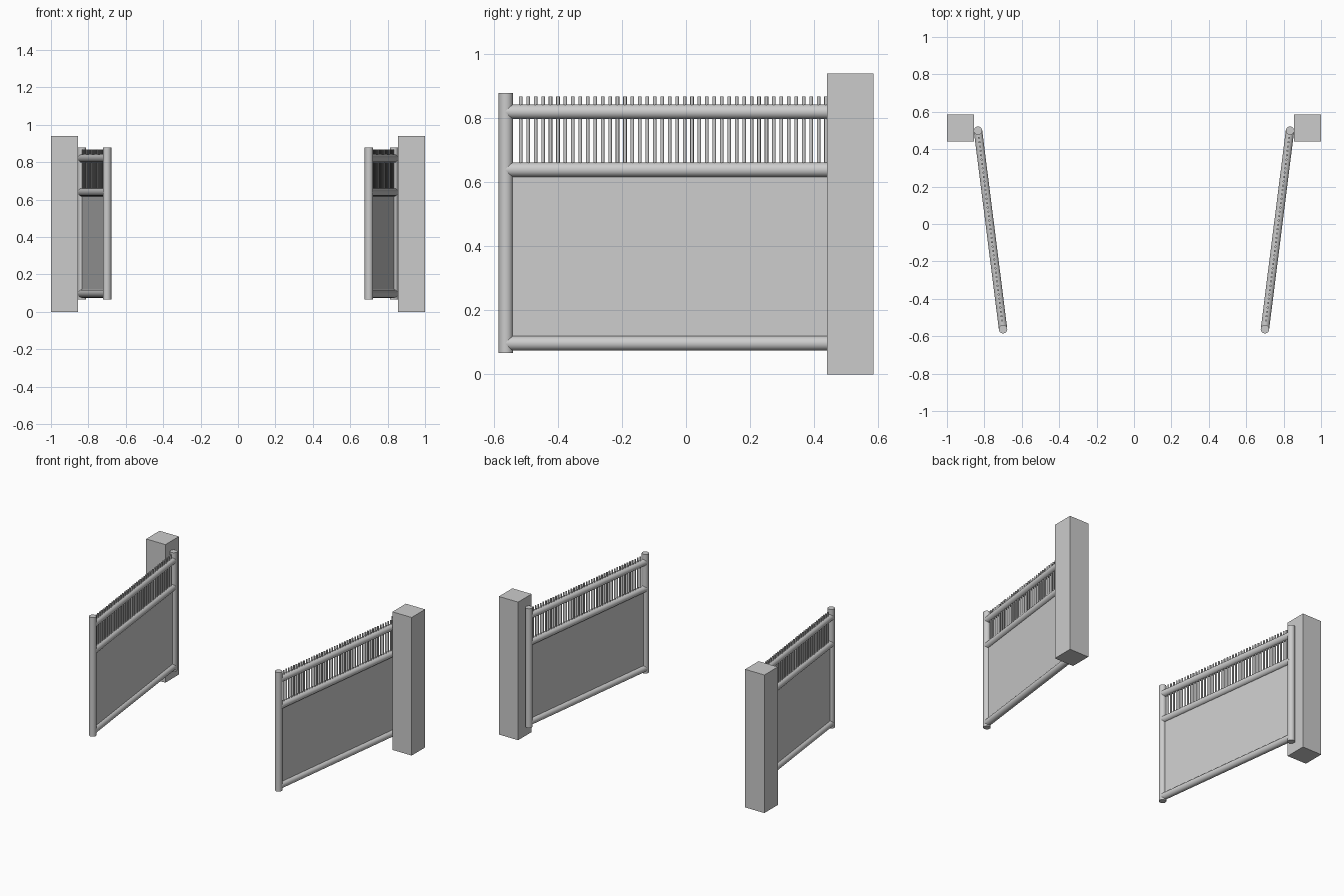
import bpy, math
from mathutils import Vector

if "Cube" in bpy.data.objects:
    bpy.data.objects.remove(bpy.data.objects["Cube"])

R = 0.0225                 # tube radius
BARS, STEP = 43, 0.02325   # pickets and their spacing along y
Z_LOW, Z_MID, Z_TOP = 0.097, 0.639, 0.820


def tube(name, a, b, radius, sides):
    a, b = Vector(a), Vector(b)
    d = b - a
    bpy.ops.mesh.primitive_cylinder_add(vertices=sides, radius=radius,
                                        depth=d.length, location=(a + b) / 2)
    ob = bpy.context.object
    ob.name = name
    ob.rotation_euler = d.to_track_quat('Z', 'Y').to_euler()
    bpy.ops.object.shade_smooth_by_angle(angle=math.radians(40))
    return ob


def box(name, centre, size, angle=0.0):
    bpy.ops.mesh.primitive_cube_add(size=1, location=centre, rotation=(0, 0, angle))
    ob = bpy.context.object
    ob.name = name
    ob.scale = size
    bpy.ops.object.transform_apply(location=False, rotation=False, scale=True)
    return ob


for side, s in (("left", -1), ("right", 1)):
    hinge = Vector((s * 0.834, 0.499, 0))
    free = Vector((s * 0.700, -0.5625, 0))
    run = hinge - free

    def at(p, z):
        return (p.x, p.y, z)

    # square pillar
    box(side + "_pillar", (s * 0.9275, 0.5125, 0.47), (0.145, 0.145, 0.94))

    # upright posts at both ends of the gate leaf
    for label, p in (("hinge_post", hinge), ("free_post", free)):
        tube(f"{side}_{label}", at(p, 0.067), at(p, 0.878), R, 32)

    # horizontal rails
    for label, z in (("bottom_rail", Z_LOW), ("middle_rail", Z_MID), ("top_rail", Z_TOP)):
        tube(f"{side}_{label}", at(free, z), at(hinge, z), R, 32)

    # solid lower panel
    mid = (hinge + free) / 2
    box(side + "_panel", at(mid, (Z_LOW + Z_MID) / 2),
        (0.008, run.length, Z_MID - Z_LOW), math.atan2(-run.x, run.y))

    # thin vertical pickets
    for i in range(BARS):
        p = free + run * ((0.0465 + i * STEP) / run.y)
        tube(f"{side}_picket_{i + 1}", at(p, Z_MID), at(p, 0.868), 0.0056, 12)
